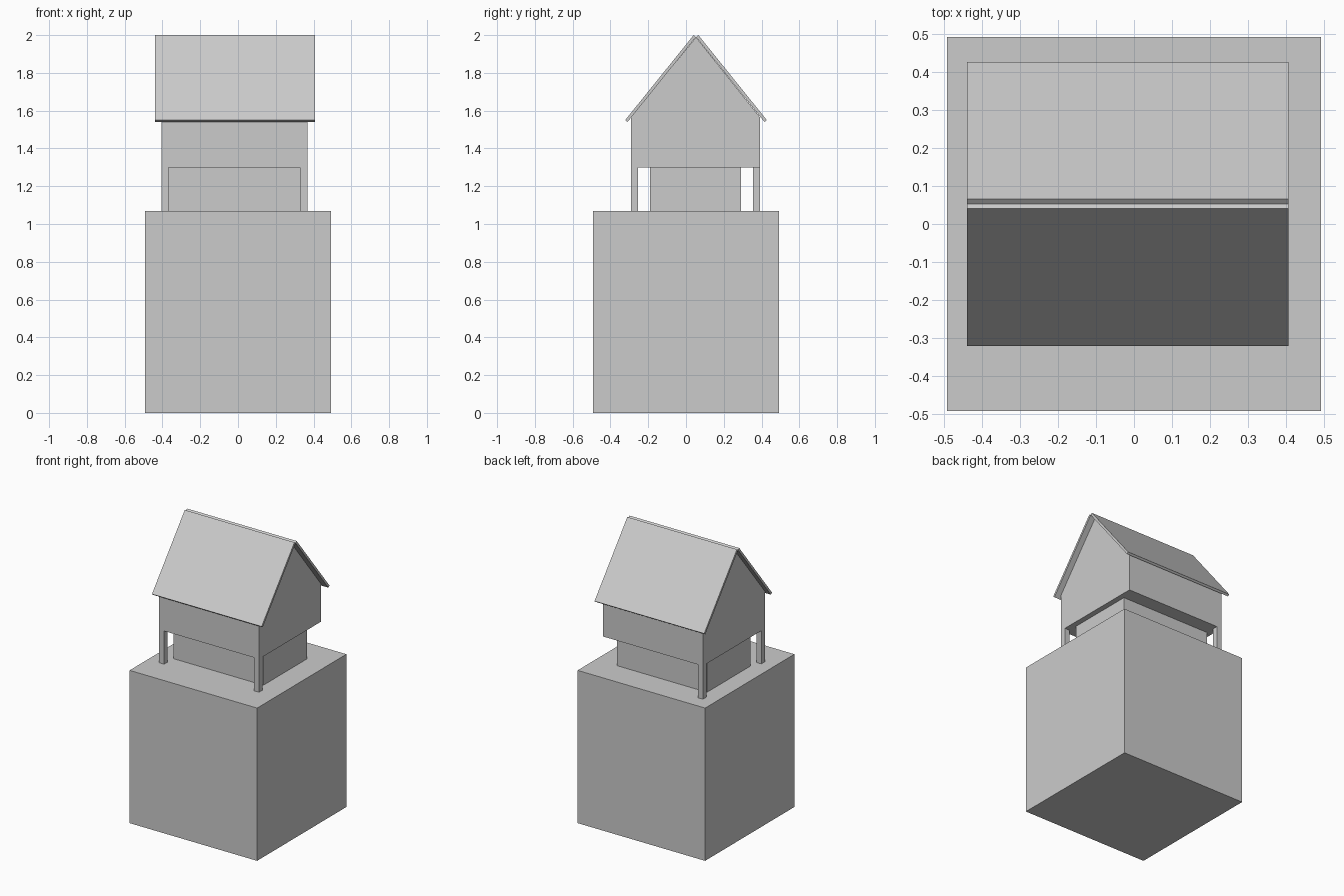
import bpy

if "Cube" in bpy.data.objects:
    bpy.data.objects.remove(bpy.data.objects["Cube"])


def make_mesh(name, verts, faces):
    mesh = bpy.data.meshes.new(name)
    mesh.from_pydata(verts, [], faces)
    mesh.update()
    obj = bpy.data.objects.new(name, mesh)
    bpy.context.collection.objects.link(obj)
    return obj


def prism(name, profile, x0, x1):
    """Extrude a counter-clockwise (y, z) profile from x0 to x1."""
    n = len(profile)
    verts = [(x, y, z) for x in (x0, x1) for y, z in profile]
    faces = [tuple(reversed(range(n))), tuple(range(n, 2 * n))]
    faces += [(i, (i + 1) % n, n + (i + 1) % n, n + i) for i in range(n)]
    return make_mesh(name, verts, faces)


def box(name, x0, x1, y0, y1, z0, z1):
    return prism(name, [(y0, z0), (y1, z0), (y1, z1), (y0, z1)], x0, x1)


BASE_TOP, FLOOR = 1.068, 1.30
X0, X1, Y0, Y1 = -0.405, 0.367, -0.292, 0.392
RIDGE = 0.053

# Large block and the recessed lower storey
box("base_block", -0.493, 0.493, -0.493, 0.493, 0, BASE_TOP)
box("lower_storey", -0.367, 0.329, -0.19, 0.292, BASE_TOP, FLOOR)

# Posts at three corners (the back right corner is open)
W = 0.038
for name, x, y in (("front_left_post", X0, Y0),
                   ("front_right_post", X1 - W, Y0),
                   ("back_left_post", X0, Y1 - W)):
    box(name, x, x + W, y, y + W, BASE_TOP, FLOOR)

# Upper storey with gable ends
prism("upper_storey",
      [(Y0, FLOOR), (Y1, FLOOR), (Y1, 1.565), (RIDGE, 1.988), (Y0, 1.565)],
      X0, X1)

# Two roof slabs mirrored about the ridge, square ends forming a small notch
slab = [(-0.375, 1.55), (-0.3625, 1.54), (0, 1.99), (-0.0125, 2.0)]
prism("front_roof_slab", [(RIDGE + y, z) for y, z in slab], -0.44, 0.408)
prism("back_roof_slab", [(RIDGE - y, z) for y, z in reversed(slab)], -0.44, 0.408)
